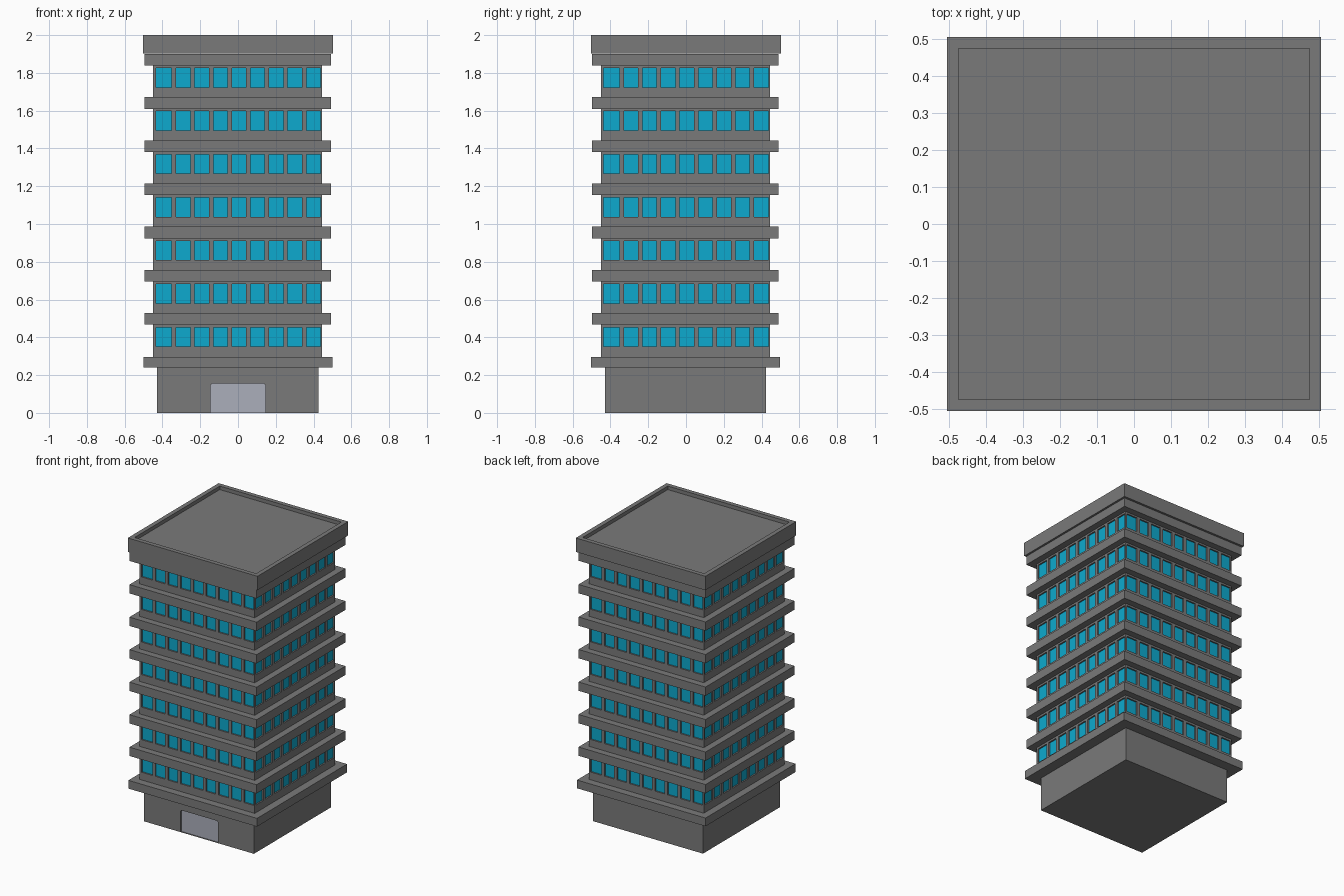
import bpy, bmesh, math
from mathutils import Matrix, Vector

if "Cube" in bpy.data.objects:
    bpy.data.objects.remove(bpy.data.objects["Cube"])


def material(name, rgb):
    m = bpy.data.materials.new(name)
    m.diffuse_color = (*rgb, 1)
    m.use_nodes = True
    m.node_tree.nodes["Principled BSDF"].inputs["Base Color"].default_value = m.diffuse_color
    return m


CONCRETE = material("concrete grey", (0.195, 0.195, 0.195))
GLASS = material("window cyan", (0.004, 0.40, 0.62))
DOOR = material("door pale grey", (0.41, 0.43, 0.50))
CX, CY = -0.002, -0.003     # the storeys sit a hair off the parapet centre


def finish(name, bm, mats):
    bmesh.ops.remove_doubles(bm, verts=bm.verts, dist=1e-5)
    me = bpy.data.meshes.new(name)
    bm.to_mesh(me)
    bm.free()
    for m in mats:
        me.materials.append(m)
    ob = bpy.data.objects.new(name, me)
    bpy.context.collection.objects.link(ob)
    return ob


def box_bm(half, z0, z1, cx=CX, cy=CY):
    bm = bmesh.new()
    bmesh.ops.create_cube(bm, size=1, matrix=Matrix.Translation((cx, cy, (z0 + z1) / 2))
                          @ Matrix.Diagonal((2 * half, 2 * half, z1 - z0, 1)))
    return bm


def face(bm, pts, mat=0):
    f = bm.faces.new([bm.verts.new(p) for p in pts])
    f.material_index = mat
    return f


# Ground floor: front wall outlined around a recessed door with rounded top corners
H, TOP, DW, DH, R, DEEP = 0.427, 0.245, 0.145, 0.155, 0.012, 0.012
bm = box_bm(H, 0, TOP)
bm.faces.ensure_lookup_table()
bmesh.ops.delete(bm, geom=[f for f in bm.faces if f.normal.y < -0.9], context='FACES_ONLY')
arch = [(DW, 0)]
for sx, start in ((1, 0), (-1, 90)):
    for i in range(5):
        a = math.radians(start + i * 22.5)
        arch.append((sx * (DW - R) + R * math.cos(a), DH - R + R * math.sin(a)))
arch.append((-DW, 0))
yf = CY - H
outline = [(CX - H, 0)] + arch[::-1] + [(CX + H, 0), (CX + H, TOP), (CX - H, TOP)]
face(bm, [(x, yf, z) for x, z in outline])
for (xa, za), (xb, zb) in zip(arch, arch[1:]):
    face(bm, [(xa, yf, za), (xa, yf + DEEP, za), (xb, yf + DEEP, zb), (xb, yf, zb)])
face(bm, [(x, yf + DEEP, z) for x, z in arch], 1)
finish("ground_floor", bm, [CONCRETE, DOOR])

# Tower: four walls gridded into cells, window cells pushed inwards
W, Z0, Z1, FLOORS, STEP, REC = 0.447, 0.27, 1.86, 7, 0.2288, 0.01
us = [-W]
for i in range(9):
    right = -0.351 + 0.0985 * i + 0.002
    us += [right - (0.084 if i == 0 else 0.0755), right]
us.append(W)
zs = [Z0]
for i in range(FLOORS):
    zs += [0.351 + STEP * i, 0.453 + STEP * i]
zs.append(Z1)

bm = bmesh.new()
for k in range(4):
    rot = Matrix.Translation((CX, CY, 0)) @ Matrix.Rotation(k * math.pi / 2, 4, 'Z')

    def at(u, z, d=0.0):
        return rot @ Vector((u, -W + d, z))

    for i, (u0, u1) in enumerate(zip(us, us[1:])):
        for j, (a, b) in enumerate(zip(zs, zs[1:])):
            rim = [(u0, a), (u1, a), (u1, b), (u0, b)]
            if i % 2 and j % 2:
                face(bm, [at(u, z, REC) for u, z in rim], 1)
                for p, q in zip(rim, rim[1:] + rim[:1]):
                    face(bm, [at(*p), at(*q), at(*q, REC), at(*p, REC)])
            else:
                face(bm, [at(u, z) for u, z in rim])
finish("tower_walls", bm, [CONCRETE, GLASS])

# Projecting floor slabs
finish("lower_canopy", box_bm(0.5, 0.239, 0.297, 0, CY), [CONCRETE])
for i in range(FLOORS):
    zc = 0.498 + 0.2285 * i
    finish(f"floor_slab_{i + 1}", box_bm(0.494, zc - 0.031, zc + 0.031), [CONCRETE])

# Roof block with sunken deck behind a parapet
bm = box_bm(0.504, 1.902, 2.0, 0, 0)
roof = [f for f in bm.faces if f.normal.z > 0.9]
bmesh.ops.inset_region(bm, faces=roof, thickness=0.044)
deck = bmesh.ops.extrude_face_region(bm, geom=roof)
bmesh.ops.translate(bm, vec=(0, 0, -0.025),
                    verts=[v for v in deck["geom"] if isinstance(v, bmesh.types.BMVert)])
bmesh.ops.delete(bm, geom=[f for f in roof if f.is_valid], context='FACES_ONLY')
bmesh.ops.recalc_face_normals(bm, faces=bm.faces)
finish("roof_parapet", bm, [CONCRETE])
